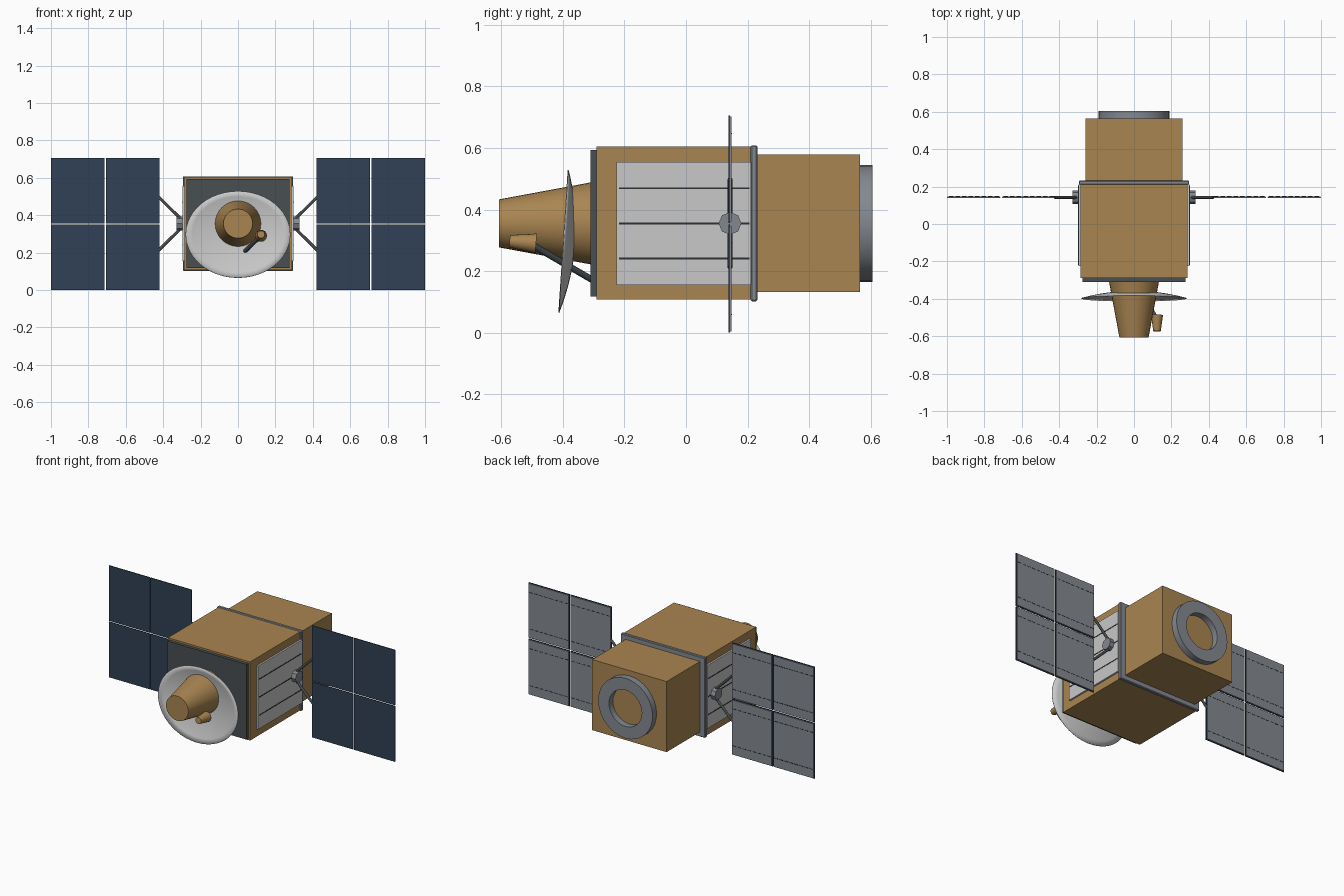
import bpy, bmesh, math
from mathutils import Vector, Matrix

if "Cube" in bpy.data.objects:
    bpy.data.objects.remove(bpy.data.objects["Cube"], do_unlink=True)


def material(name, r, g, b):
    m = bpy.data.materials.new(name)
    m.use_nodes = True
    m.diffuse_color = (r, g, b, 1)
    m.node_tree.nodes["Principled BSDF"].inputs["Base Color"].default_value = (r, g, b, 1)
    return m


GOLD = material("gold_foil", 0.40, 0.235, 0.083)
LIGHT = material("light_grey", 0.58, 0.58, 0.58)
GREY = material("blue_grey", 0.23, 0.25, 0.28)
SLATE = material("dark_slate", 0.065, 0.078, 0.085)
NAVY = material("solar_navy", 0.03, 0.052, 0.092)
DARK = material("seam_dark", 0.025, 0.03, 0.032)


def finish(name, bm, mat, smooth=False):
    bmesh.ops.recalc_face_normals(bm, faces=bm.faces)
    mesh = bpy.data.meshes.new(name)
    bm.to_mesh(mesh)
    bm.free()
    mesh.materials.append(mat)
    ob = bpy.data.objects.new(name, mesh)
    bpy.context.collection.objects.link(ob)
    if smooth:
        bpy.ops.object.select_all(action="DESELECT")
        ob.select_set(True)
        bpy.context.view_layer.objects.active = ob
        bpy.ops.object.shade_smooth_by_angle(angle=math.radians(35))
    return ob


def add_box(bm, x, y, z):
    """Box spanning three (low, high) ranges."""
    spans = (x, y, z)
    centre = Vector([(a + b) / 2 for a, b in spans])
    size = Matrix.Diagonal([abs(b - a) for a, b in spans] + [1])
    bmesh.ops.create_cube(bm, size=1, matrix=Matrix.Translation(centre) @ size)


def box(name, mat, x, y, z, bevel=0):
    bm = bmesh.new()
    add_box(bm, x, y, z)
    if bevel:
        bmesh.ops.bevel(bm, geom=bm.edges[:], offset=bevel, segments=1, affect="EDGES")
    return finish(name, bm, mat)


def rod(name, mat, a, b, r1, r2=None, sides=12, smooth=True):
    """Cylinder or cone from point a to point b."""
    a, b = Vector(a), Vector(b)
    turn = (b - a).to_track_quat("Z", "Y").to_matrix().to_4x4()
    bm = bmesh.new()
    bmesh.ops.create_cone(bm, cap_ends=True, segments=sides, radius1=r1,
                          radius2=r1 if r2 is None else r2, depth=(b - a).length,
                          matrix=Matrix.Translation((a + b) / 2) @ turn)
    return finish(name, bm, mat, smooth)


MID = 0.355      # height of the main axis
WING_Y = 0.143   # plane of the solar wings

# Main bus, rear module, frame and front plate
box("main_body", GOLD, (-0.287, 0.287), (-0.29, 0.215), (0.107, 0.604))
box("rear_module", GOLD, (-0.26, 0.26), (0.22, 0.565), (0.132, 0.578))
box("frame_collar", GREY, (-0.295, 0.295), (0.21, 0.232), (0.102, 0.608), bevel=0.004)
box("front_plate", SLATE, (-0.275, 0.275), (-0.31, -0.285), (0.118, 0.593))

# Docking ring: a rectangular section swept round the y axis
bm = bmesh.new()
section = [bm.verts.new((r, y, 0)) for r, y in
           ((0.115, 0.56), (0.19, 0.56), (0.19, 0.605), (0.115, 0.605))]
loop = [bm.edges.new((section[i], section[(i + 1) % 4])) for i in range(4)]
bmesh.ops.spin(bm, geom=section + loop, cent=(0, 0, 0), axis=(0, 1, 0),
               angle=math.tau, steps=32)
bmesh.ops.remove_doubles(bm, verts=bm.verts, dist=0.0005)
bmesh.ops.translate(bm, verts=bm.verts, vec=(0, 0, MID))
finish("docking_ring", bm, GREY, smooth=True)

# Nose cone
rod("nose_cone", GOLD, (0, -0.305, MID), (0, -0.607, MID), 0.134, 0.078, sides=32)

# Shallow elliptical dish, tilted slightly and open to the front
bm = bmesh.new()
SEGS, RINGS = 48, 8
previous = [bm.verts.new((0, -0.36, 0.297))]
for k in range(1, RINGS + 1):
    t = k / RINGS
    ring = []
    for s in range(SEGS):
        ang = math.tau * s / SEGS
        dz = 0.232 * t * math.sin(ang)
        y = -0.398 + 0.065 * dz + 0.038 * (1 - t * t)
        ring.append(bm.verts.new((0.28 * t * math.cos(ang), y, 0.297 + dz)))
    for s in range(SEGS):
        n = (s + 1) % SEGS
        if k == 1:
            bm.faces.new((previous[0], ring[s], ring[n]))
        else:
            bm.faces.new((previous[s], ring[s], ring[n], previous[n]))
    previous = ring
dish = finish("antenna_dish", bm, LIGHT, smooth=True)
shell = dish.modifiers.new("thickness", "SOLIDIFY")
shell.thickness = 0.003
shell.offset = 0

# Feed horn and its support arm
rod("feed_horn", GOLD, (0.123, -0.487, 0.29), (0.123, -0.573, 0.297), 0.032, 0.02, sides=16)
rod("feed_arm", SLATE, (0.118, -0.50, 0.285), (0, -0.305, 0.172), 0.011)

for side, label in ((1, "left"), (-1, "right")):
    # Radiator with three dark seams
    box(label + "_radiator", LIGHT, (side * 0.28, side * 0.298), (-0.225, 0.211), (0.155, 0.555))
    bm = bmesh.new()
    for z in (0.241, MID, 0.469):
        add_box(bm, (side * 0.295, side * 0.2995), (-0.218, 0.207), (z - 0.003, z + 0.003))
    finish(label + "_radiator_seams", bm, DARK)

    # Wing hub and its two struts
    rod(label + "_hub", GREY, (side * 0.29, WING_Y, MID), (side * 0.328, WING_Y, MID),
        0.037, sides=8, smooth=False)
    for up, level in ((1, "upper"), (-1, "lower")):
        rod(f"{label}_{level}_strut", SLATE, (side * 0.305, WING_Y, MID + up * 0.025),
            (side * 0.425, WING_Y, MID + up * 0.143), 0.008)

    # Four solar panels with inset backing and rows of dashes behind
    cells, backs, dashes = bmesh.new(), bmesh.new(), bmesh.new()
    for x0, x1 in ((0.42, 0.707), (0.713, 1.0)):
        for z0, z1 in ((0, 0.351), (0.357, 0.706)):
            m = 0.004
            add_box(cells, (side * x0, side * x1), (WING_Y - 0.005, WING_Y), (z0, z1))
            add_box(backs, (side * (x0 + m), side * (x1 - m)), (WING_Y - 0.001, WING_Y + 0.005),
                    (z0 + m, z1 - m))
            for z in (z0 + 0.059, z1 - 0.059):
                for i in range(8):
                    x = x0 + 0.008 + i * 0.035
                    add_box(dashes, (side * x, side * (x + 0.024)),
                            (WING_Y + 0.004, WING_Y + 0.006), (z - 0.002, z + 0.002))
    finish(label + "_solar_cells", cells, NAVY)
    finish(label + "_panel_backs", backs, GREY)
    finish(label + "_panel_dashes", dashes, DARK)
